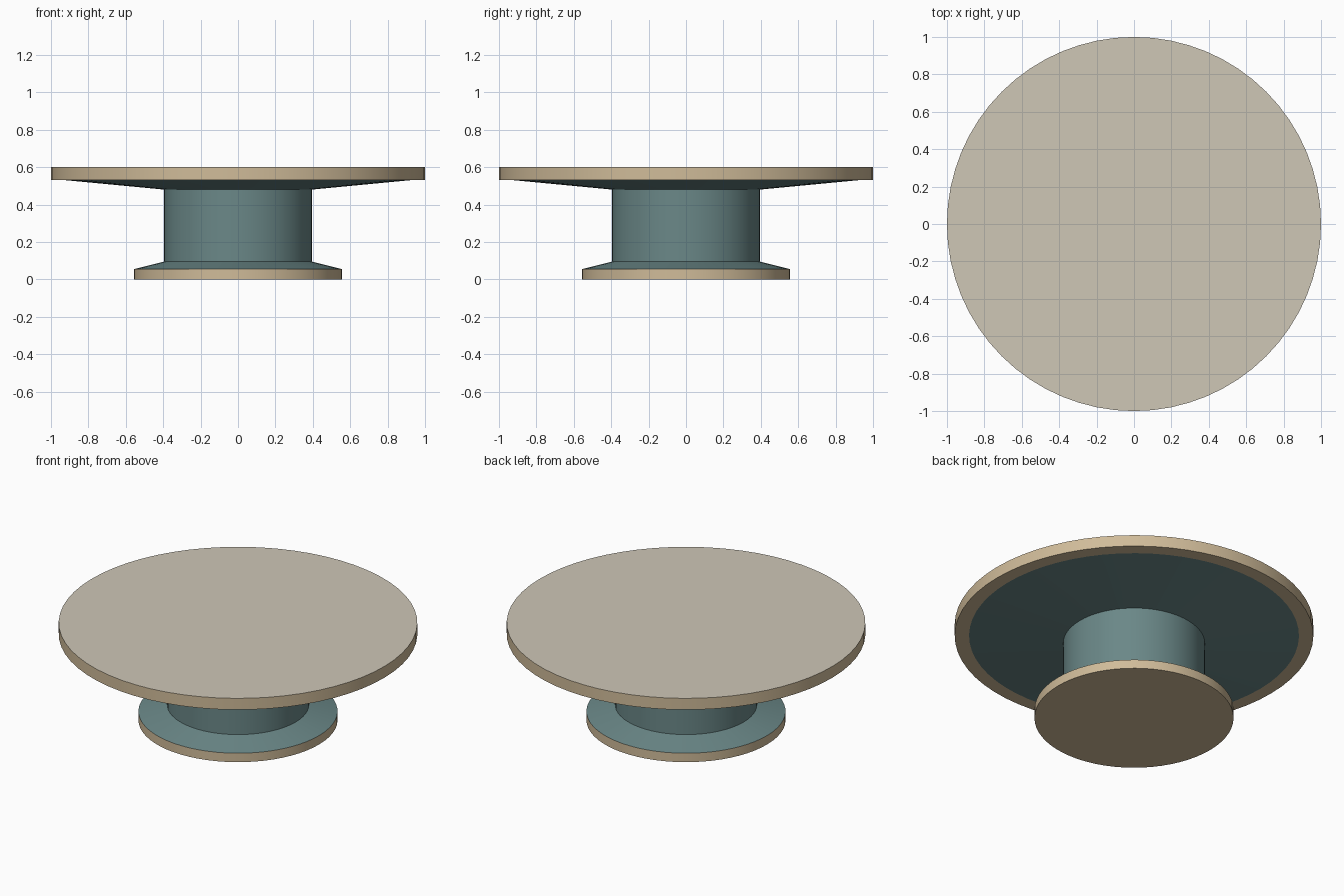
import bpy, bmesh, math

cube = bpy.data.objects.get("Cube")
if cube:
    bpy.data.objects.remove(cube, do_unlink=True)

SEGMENTS = 64


def material(name, rgb):
    mat = bpy.data.materials.new(name)
    mat.use_nodes = True
    colour = (*rgb, 1)
    mat.diffuse_color = colour
    mat.node_tree.nodes["Principled BSDF"].inputs["Base Color"].default_value = colour
    return mat


tan = material("warm_tan", (0.63, 0.50, 0.32))
stone = material("pale_stone", (0.62, 0.57, 0.47))
teal = material("muted_teal", (0.145, 0.245, 0.245))


def turned(name, profile, mats):
    """Closed round part from (radius, height) rings listed bottom to top."""
    bm = bmesh.new()
    rings = []
    for r, z in profile:
        rings.append([bm.verts.new((r * math.cos(a), r * math.sin(a), z))
                      for a in (math.tau * i / SEGMENTS for i in range(SEGMENTS))])
    for low, high in zip(rings, rings[1:]):
        for i in range(SEGMENTS):
            j = (i + 1) % SEGMENTS
            bm.faces.new((low[i], low[j], high[j], high[i]))
    bm.faces.new(rings[0][::-1])
    top = bm.faces.new(rings[-1])
    # A second material, if given, covers the top face
    top.material_index = len(mats) - 1
    mesh = bpy.data.meshes.new(name)
    bm.to_mesh(mesh)
    bm.free()
    for mat in mats:
        mesh.materials.append(mat)
    obj = bpy.data.objects.new(name, mesh)
    bpy.context.collection.objects.link(obj)
    bpy.ops.object.select_all(action="DESELECT")
    obj.select_set(True)
    bpy.context.view_layer.objects.active = obj
    # Low angle keeps the shallow cones crisp against flat faces
    bpy.ops.object.shade_smooth_by_angle(angle=math.radians(12))
    return obj


# Foot disc
turned("foot_disc", [(0.555, 0), (0.555, 0.055)], [tan])

# Pedestal: sloped collar, straight column, wide shallow support cone
turned("pedestal", [(0.555, 0.055), (0.395, 0.095), (0.395, 0.48), (0.92, 0.53)], [teal])

# Round top with a stone-coloured upper face
turned("table_top", [(1, 0.53), (1, 0.6)], [tan, stone])
